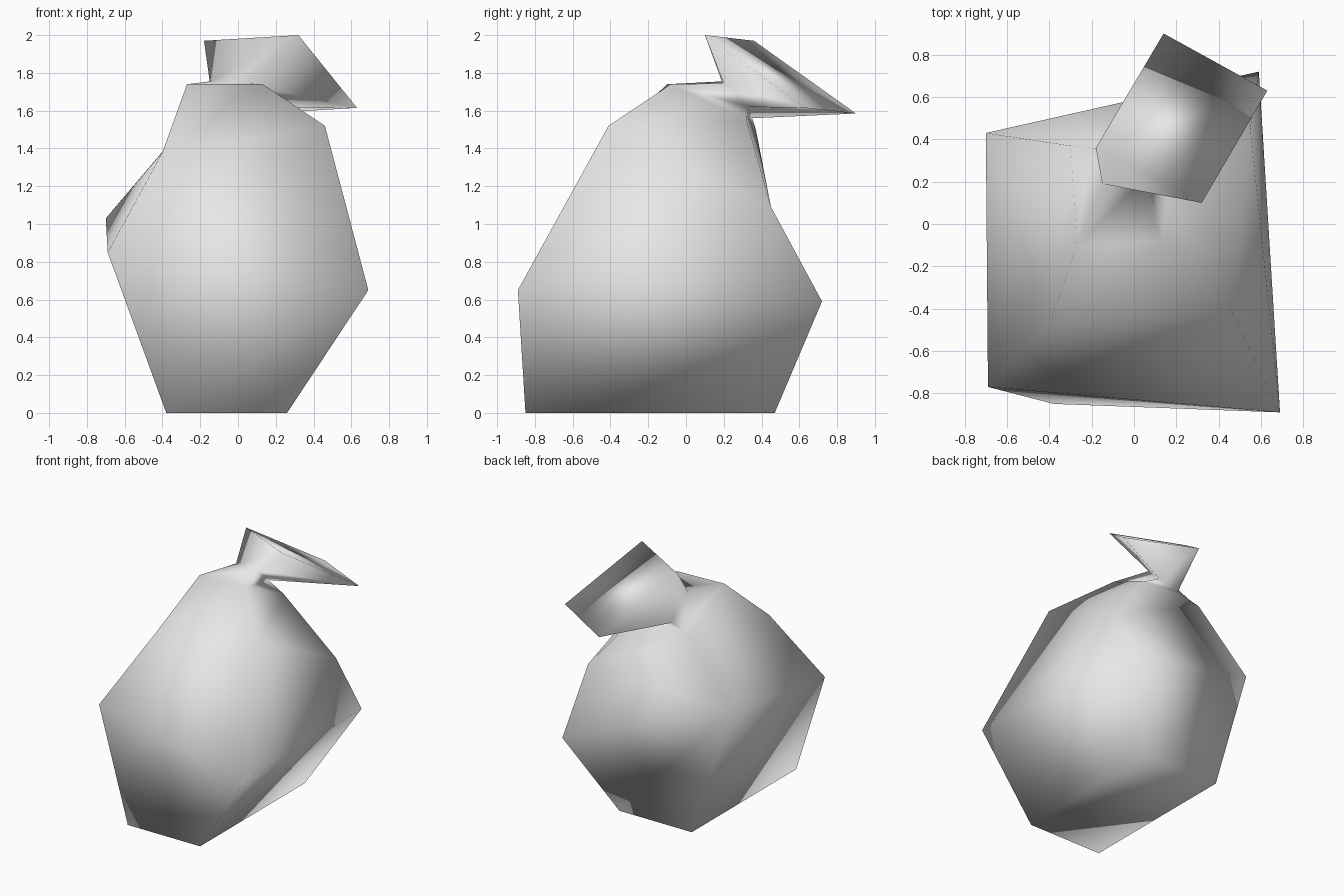
import bpy
import bmesh

# Remove the default cube
default_cube = bpy.data.objects.get("Cube")
if default_cube:
    bpy.data.objects.remove(default_cube, do_unlink=True)


def flat_material(name, colour):
    material = bpy.data.materials.new(name)
    material.use_nodes = True
    material.diffuse_color = colour
    shader = next(n for n in material.node_tree.nodes if n.type == "BSDF_PRINCIPLED")
    shader.inputs["Base Color"].default_value = colour
    return material


def loft(name, rings, material):
    """Skin a stack of four-cornered rings and close both ends."""
    bm = bmesh.new()
    layers = [[bm.verts.new(corner) for corner in ring] for ring in rings]
    bm.faces.new(reversed(layers[0]))
    for lower, upper in zip(layers, layers[1:]):
        for i in range(len(lower)):
            j = (i + 1) % len(lower)
            bm.faces.new((lower[i], lower[j], upper[j], upper[i]))
    bm.faces.new(layers[-1])
    # Crease the back panel from the left bulge to the right shoulder
    bmesh.ops.connect_vert_pair(bm, verts=[layers[1][3], layers[2][2]])
    bmesh.ops.recalc_face_normals(bm, faces=bm.faces)
    for face in bm.faces:
        face.smooth = True
    mesh = bpy.data.meshes.new(name)
    bm.to_mesh(mesh)
    bm.free()
    mesh.materials.append(material)
    sack = bpy.data.objects.new(name, mesh)
    bpy.context.collection.objects.link(sack)
    return sack


# Each ring runs front -x, front +x, back +x, back -x
base = [(-.38, -.85, 0), (.26, -.85, 0), (.26, .47, 0), (-.38, .47, 0)]
bulge = [(-.69, -.77, .85), (.69, -.89, .65), (.59, .72, .59), (-.7, .43, 1.03)]
shoulder = [(-.4, -.48, 1.38), (.46, -.41, 1.52), (.55, .45, 1.09), (-.3, .37, 1.5)]
gather = [(-.27, -.1, 1.74), (.13, -.08, 1.74), (.18, .32, 1.55), (-.21, .36, 1.53)]
neck = [(-.15, .19, 1.755), (.03, .2, 1.745), (.04, .33, 1.62), (-.12, .35, 1.56)]
mouth = [(-.18, .36, 1.97), (.32, .1, 2), (.63, .63, 1.615), (.14, .9, 1.585)]

# Slumped sack with its gathered neck and flopped mouth
cloth = flat_material("pale_grey_cloth", (.8, .8, .8, 1))
loft("tied_sack", [base, bulge, shoulder, gather, neck, mouth], cloth)
